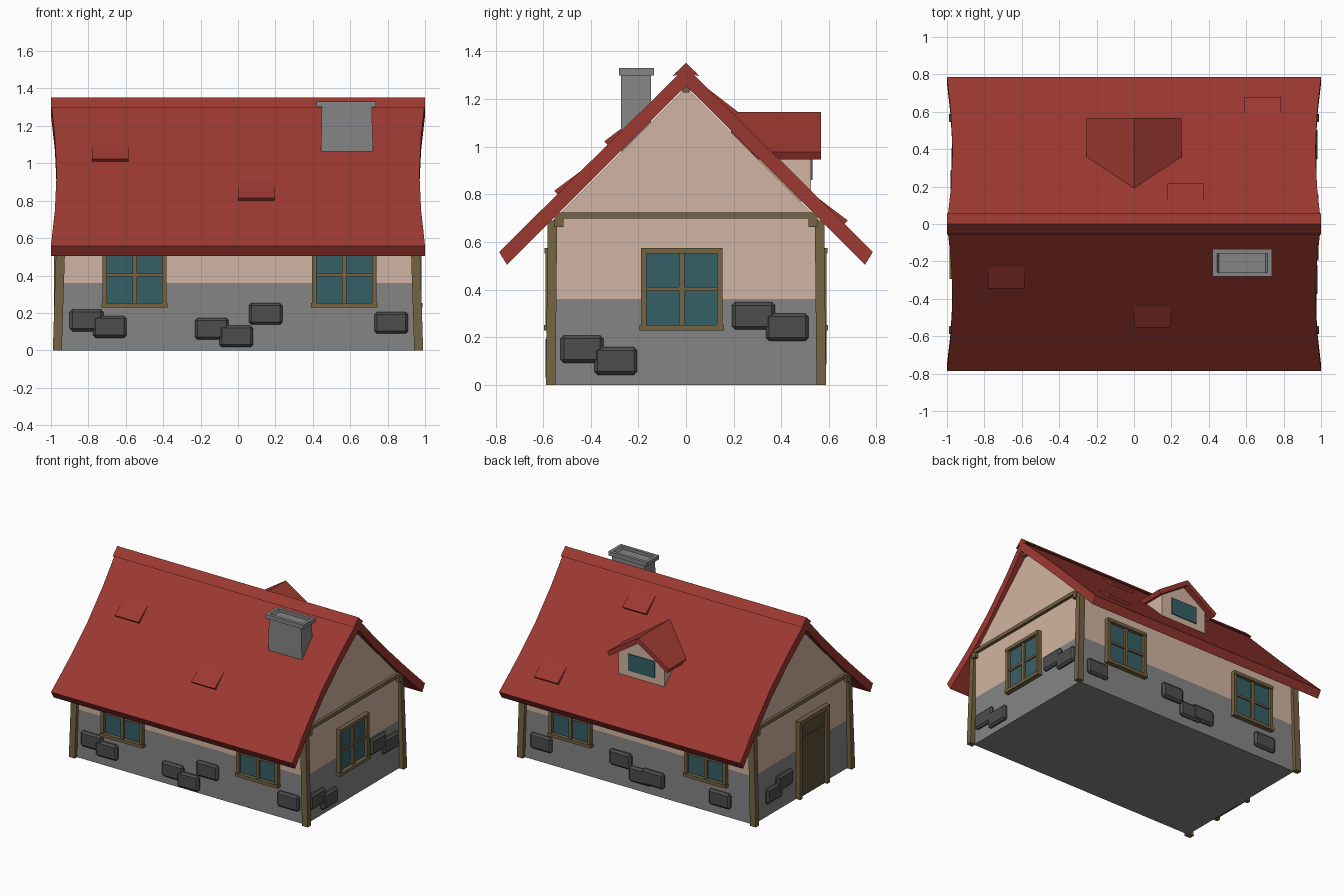
import bpy, bmesh, math
from mathutils import Matrix

if "Cube" in bpy.data.objects:
    bpy.data.objects.remove(bpy.data.objects["Cube"])


def material(name, *rgb):
    m = bpy.data.materials.new(name)
    m.diffuse_color = (*rgb, 1)
    m.use_nodes = True
    m.node_tree.nodes["Principled BSDF"].inputs["Base Color"].default_value = m.diffuse_color
    return m


RED = material("red_roof", 0.33, 0.040, 0.030)
GREY = material("grey_plaster", 0.23, 0.235, 0.23)
CREAM = material("cream_plaster", 0.64, 0.46, 0.36)
STONE = material("dark_stone", 0.075, 0.075, 0.075)
WOOD = material("brown_wood", 0.175, 0.125, 0.055)
DOOR = material("dark_door_wood", 0.105, 0.077, 0.036)
GLASS = material("teal_glass", 0.036, 0.115, 0.135)


def finish(name, bm, *mats):
    bmesh.ops.recalc_face_normals(bm, faces=bm.faces[:])
    me = bpy.data.meshes.new(name)
    bm.to_mesh(me)
    bm.free()
    for m in mats:
        me.materials.append(m)
    ob = bpy.data.objects.new(name, me)
    bpy.context.collection.objects.link(ob)
    return ob


def add_box(bm, x0, x1, y0, y1, z0, z1):
    mat = Matrix.Translation(((x0 + x1) / 2, (y0 + y1) / 2, (z0 + z1) / 2)) @ \
        Matrix.Diagonal((x1 - x0, y1 - y0, z1 - z0, 1))
    return bmesh.ops.create_cube(bm, size=1, matrix=mat)["verts"]


def box(name, dims, mat):
    bm = bmesh.new()
    add_box(bm, *dims)
    return finish(name, bm, mat)


def prism_bm(pts, axis, a, b):
    """Extrude a profile along x (points are y,z) or y (points are x,z)."""
    bm = bmesh.new()
    put = (lambda p, t: (t, p[0], p[1])) if axis == "x" else (lambda p, t: (p[0], t, p[1]))
    A = [bm.verts.new(put(p, a)) for p in pts]
    B = [bm.verts.new(put(p, b)) for p in pts]
    bm.faces.new(A)
    bm.faces.new(B[::-1])
    for i in range(len(pts)):
        j = (i + 1) % len(pts)
        bm.faces.new((A[i], B[i], B[j], A[j]))
    return bm


# House body: grey base, cream above
WX, WY = 0.95, 0.56
bm = prism_bm([(-WY, 0), (WY, 0), (WY, 0.69), (0, 1.25), (-WY, 0.69)], "x", -WX, WX)
bmesh.ops.bisect_plane(bm, geom=bm.verts[:] + bm.edges[:] + bm.faces[:],
                       plane_co=(0, 0, 0.36), plane_no=(0, 0, 1))
for f in bm.faces:
    f.material_index = int(f.calc_center_median().z > 0.36)
finish("house_walls", bm, GREY, CREAM)

# Main roof: thick gable sheet whose ends curve inwards halfway down each slope
bm = bmesh.new()
rings = []
N = 4
for i in range(-N, N + 1):
    t = i / N
    w = 1 - 0.03 * math.sin(math.pi * abs(t))
    o = (0.785 * t, 1.335 - 0.777 * abs(t))
    n = (0.752 * t, 1.255 - 0.75 * abs(t))
    rings.append([bm.verts.new(c) for c in
                  ((-w, *o), (w, *o), (w, *n), (-w, *n))])
for r, s in zip(rings, rings[1:]):
    for k in range(4):
        j = (k + 1) % 4
        bm.faces.new((r[k], r[j], s[j], s[k]))
bm.faces.new(rings[0])
bm.faces.new(rings[-1][::-1])
finish("main_roof", bm, RED)
finish("ridge_cap", prism_bm([(-0.055, 1.297), (-0.042, 1.312), (0, 1.352), (0.042, 1.312),
                              (0.055, 1.297), (0, 1.31)], "x", -1, 1), RED)

# Raised roof tiles: wedges (x start, upper y, lower y)
for x, y0, y1 in ((-0.78, -0.21, -0.33), (0.0, -0.42, -0.54), (0.18, 0.07, 0.205), (0.59, 0.54, 0.665)):
    top = lambda y: 1.335 - 0.99 * abs(y)
    s = math.copysign(1, y1)
    finish("roof_tile", prism_bm([(y0, top(y0) - 0.005), (y1 + 0.014 * s, top(y1) + 0.014),
                                  (y1 - 0.01 * s, top(y1) - 0.01)], "x", x, x + 0.195), RED)

# Corner posts leaning slightly inwards
for sx in (-1, 1):
    for sy in (-1, 1):
        bm = bmesh.new()
        for v in add_box(bm, 0.942, 0.99, 0.548, 0.588, 0, 0.69):
            if v.co.z > 0.5:
                v.co.x -= 0.022
                v.co.y -= 0.007
            v.co.x *= sx
            v.co.y *= sy
        finish("corner_post", bm, WOOD)

# Gable tie beams and roof beam ends
for s in (-1, 1):
    x0, x1 = sorted((s * 0.93, s * 0.972))
    box("gable_beam", (x0, x1, -0.55, 0.55, 0.698, 0.724), WOOD)
    box("eave_beam", (-0.978, 0.978, *sorted((s * 0.515, s * 0.552)), 0.662, 0.702), WOOD)
finish("ridge_beam", prism_bm([(-0.02, 1.245), (-0.012, 1.228), (0.012, 1.228), (0.02, 1.245),
                               (0, 1.265)], "x", -0.975, 0.975), WOOD)


# Wall fittings: side 0 front, 1 right, 2 back, 3 left; u runs right along the wall
def on_wall(ob, side):
    ob.data.transform(Matrix.Rotation(side * math.pi / 2, 4, "Z"))


def wall_boxes(name, side, boxes, mat):
    d = WX if side % 2 else WY
    bm = bmesh.new()
    for u0, u1, z0, z1, out in boxes:
        add_box(bm, u0, u1, -d - out, -d + 0.01, z0, z1)
    ob = finish(name, bm, mat)
    on_wall(ob, side)
    return ob


def window(side, c):
    w, z0, z1, t = 0.172, 0.228, 0.575, 0.024
    wall_boxes("window_frame", side, [
        (c - w - 0.005, c + w + 0.005, z0, z0 + t, 0.036), (c - w, c + w, z1 - t, z1, 0.034),
        (c - w, c - w + t, z0, z1, 0.03), (c + w - t, c + w, z0, z1, 0.03),
        (c - 0.012, c + 0.012, z0, z1, 0.022),
        (c - w, c + w, 0.394, 0.41, 0.018)], WOOD)
    wall_boxes("window_glass", side, [(c - w + 0.01, c + w - 0.01, z0 + 0.01, z1 - 0.01, 0.008)], GLASS)


for side, c in ((0, -0.553), (0, 0.568), (1, -0.018), (2, -0.553), (2, 0.568)):
    window(side, c)

# Stones by wall: centre u, centre z
stones = {
    0: ((-0.81, 0.16), (-0.685, 0.125), (-0.14, 0.115), (-0.01, 0.075), (0.148, 0.195), (0.82, 0.147)),
    1: ((-0.437, 0.15), (-0.295, 0.1), (0.283, 0.29), (0.425, 0.242)),
    2: ((-0.8, 0.15), (-0.14, 0.205), (0.02, 0.12), (0.13, 0.13), (0.68, 0.125)),
    3: ((-0.33, 0.155), (-0.21, 0.205)),
}
for side, spots in stones.items():
    for i, (u, z) in enumerate(spots):
        ob = wall_boxes("wall_stone", side,
                        [(u - 0.09, u + 0.09, z - 0.058, z + 0.058, 0.026 + 0.004 * (i % 2))], STONE)
        m = ob.modifiers.new("chipped_edges", "BEVEL")
        m.width, m.segments = 0.014, 1

# Door on the left gable
wall_boxes("door_frame", 3, [(-0.055, -0.025, 0, 0.585, 0.035), (0.265, 0.295, 0, 0.585, 0.035),
                             (-0.055, 0.295, 0.555, 0.585, 0.037)], WOOD)
wall_boxes("door_leaf", 3, [(-0.03, 0.27, 0, 0.56, 0.012)], DOOR)
wall_boxes("door_rail", 3, [(-0.03, 0.27, 0.44, 0.56, 0.018)], DOOR)

# Chimney: tapered stack and hollow cap
bm = bmesh.new()
for v in add_box(bm, 0.442, 0.725, -0.274, -0.147, 0.98, 1.305):
    if v.co.z > 1.2:
        v.co.x += 0.006 if v.co.x < 0.58 else -0.01
finish("chimney_stack", bm, GREY)
bm = bmesh.new()
add_box(bm, 0.42, 0.738, -0.282, -0.135, 1.3, 1.33)
top = max(bm.faces, key=lambda f: f.calc_center_median().z)
bmesh.ops.inset_individual(bm, faces=[top], thickness=0.033)
for v in bmesh.ops.extrude_discrete_faces(bm, faces=[top])["faces"][0].verts:
    v.co.z -= 0.022
    v.co.x += 0.012 if v.co.x < 0.58 else -0.012
finish("chimney_cap", bm, GREY)

# Dormer on the back slope
finish("dormer_walls", prism_bm([(-0.19, 0.77), (0.19, 0.77), (0.19, 0.995), (0, 1.118),
                                 (-0.19, 0.995)], "y", 0.3, 0.525), CREAM)
finish("dormer_roof", prism_bm([(-0.255, 0.978), (0, 1.145), (0.255, 0.978), (0.24, 0.947),
                                (0, 1.105), (-0.24, 0.947)], "y", 0.188, 0.567), RED)
box("dormer_window", (-0.11, 0.11, 0.5, 0.532, 0.86, 0.985), GLASS)
